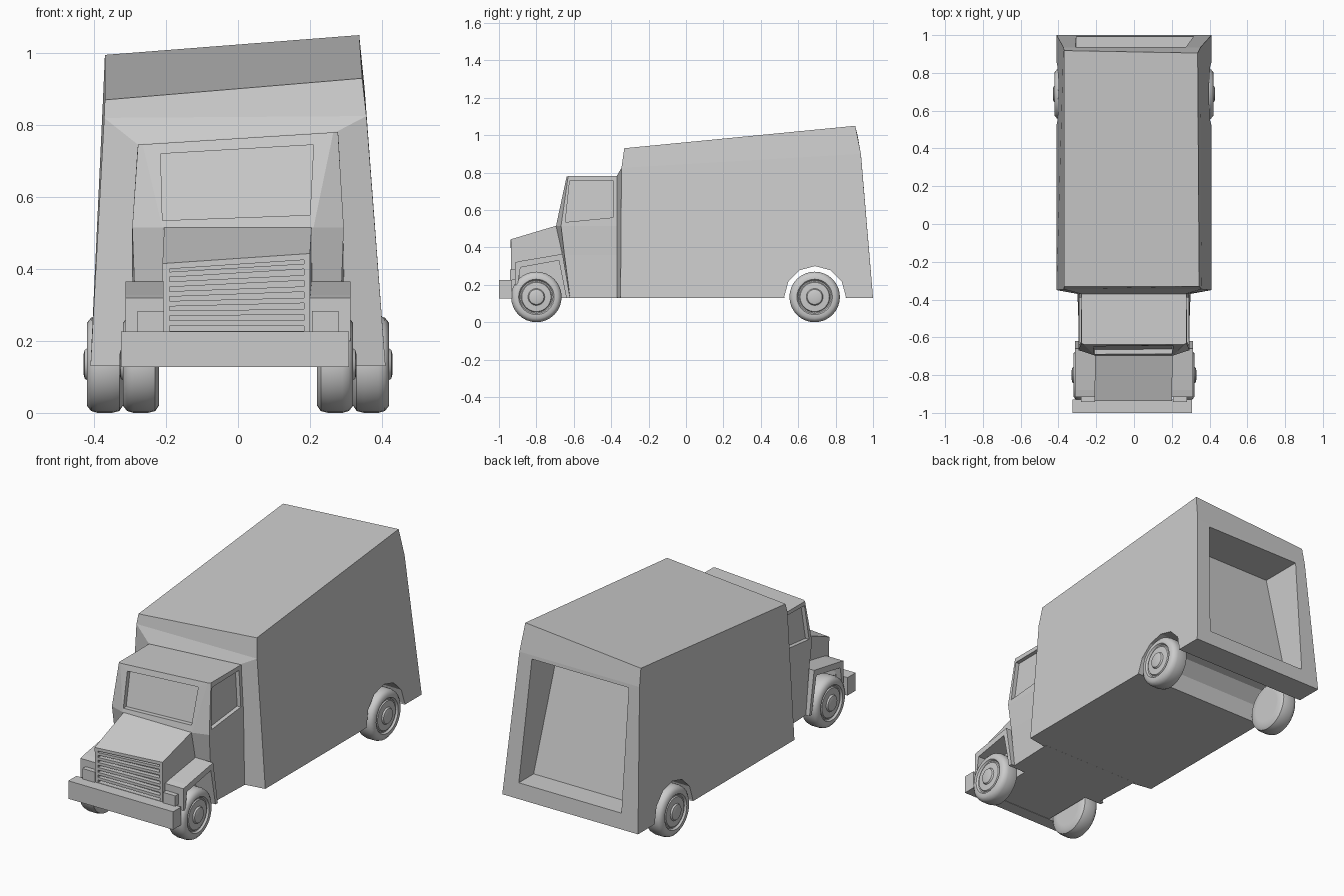
import bpy, bmesh, math
from mathutils import Vector

if "Cube" in bpy.data.objects:
    bpy.data.objects.remove(bpy.data.objects["Cube"])


def loft(name, rings):
    """Skin a list of equal-length point rings and cap both ends."""
    bm = bmesh.new()
    loops = [[bm.verts.new(p) for p in r] for r in rings]
    n = len(loops[0])
    for a, b in zip(loops, loops[1:]):
        for i in range(n):
            j = (i + 1) % n
            bm.faces.new((a[i], a[j], b[j], b[i]))
    bm.faces.new(loops[0])
    bm.faces.new(loops[-1])
    me = bpy.data.meshes.new(name)
    ob = bpy.data.objects.new(name, me)
    bpy.context.collection.objects.link(ob)
    save(bm, me)
    return ob


def save(bm, me):
    bmesh.ops.recalc_face_normals(bm, faces=bm.faces)
    bm.to_mesh(me)
    bm.free()


def panel(ob, outline, back=None):
    """Cut a four-corner outline into the nearest quad, optionally sunk to back."""
    bm = bmesh.new()
    bm.from_mesh(ob.data)
    pts = [Vector(p) for p in outline]
    mid = sum(pts, Vector()) / 4
    face = min((f for f in bm.faces if len(f.verts) == 4),
               key=lambda f: (f.calc_center_median() - mid).length)
    corners = list(face.verts)
    c = face.calc_center_median()
    order = [min(range(4), key=lambda i: ((pts[i] - mid).normalized()
                 - (v.co - c).normalized()).length) for v in corners]
    bm.faces.remove(face)
    loops = [corners]
    for src in (outline, back):
        if src:
            loops.append([bm.verts.new(src[i]) for i in order])
    for a, b in zip(loops, loops[1:]):
        for i in range(4):
            j = (i + 1) % 4
            bm.faces.new((a[i], a[j], b[j], b[i]))
    bm.faces.new(loops[-1])
    save(bm, ob.data)


def moved(pts, d):
    return [tuple(Vector(p) + Vector(d)) for p in pts]


def box(name, x0, x1, y0, y1, z0, z1):
    return loft(name, [[(x0, y, z0), (x1, y, z0), (x1, y, z1), (x0, y, z1)]
                       for y in (y0, y1)])


# Cargo box: front-left, front-right, back-right, back-left per level
cargo = loft("cargo_box", [
    [(-.41, -.35, .13), (.41, -.35, .13), (.41, 1, .13), (-.41, 1, .13)],
    [(-.372, -.345, .82), (.357, -.345, .825), (.352, .935, .9), (-.374, .935, .9)],
    [(-.37, -.33, .87), (.345, -.33, .93), (.337, .905, 1.05), (-.37, .918, .995)]])
# Rear wheel tunnel
arch = [(math.cos(a) * .165 + .69, math.sin(a) * .165 + .135)
        for a in (math.tau * i / 12 for i in range(12))]
# Sloping front collar and recessed rear door
panel(cargo, [(-.3, -.37, .131), (.3, -.37, .131), (.275, -.37, .782), (-.28, -.37, .747)])
panel(cargo, [(-.305, .993, .215), (.315, .993, .215), (.275, .937, .88), (-.31, .937, .88)],
      [(-.305, .865, .215), (.315, .865, .215), (.275, .70, .88), (-.31, .70, .88)])
cutter = loft("arch_cutter", [[(x, y, z) for y, z in arch] for x in (-.6, .6)])
cutter.hide_render = True
mod = cargo.modifiers.new("arch", 'BOOLEAN')
mod.object, mod.operation, mod.solver = cutter, 'DIFFERENCE', 'EXACT'
bpy.context.view_layer.objects.active = cargo
bpy.ops.object.modifier_apply(modifier="arch")
bpy.data.objects.remove(cutter)


# Cab: six-point plan, chamfered front corners, roof tilted sideways
def cab_ring(z, tilt, front_x, front_y, side_x, side_y, back_x):
    plan = [(-front_x, front_y), (front_x, front_y), (side_x, side_y),
            (back_x, -.355), (-back_x, -.355), (-side_x, side_y)]
    return [(x, y, z + tilt * x) for x, y in plan]


cab = loft("cab", [
    cab_ring(.13, 0, .2, -.625, .29, -.62, .3),
    cab_ring(.36, 0, .205, -.66, .288, -.65, .295),
    cab_ring(.515, 0, .21, -.695, .294, -.668, .292),
    cab_ring(.763, .063, .265, -.638, .278, -.63, .278)])
# Windscreen and side windows
screen = [(-.21, -.69, .535), (.2, -.687, .55), (.21, -.643, .745), (-.215, -.648, .72)]
panel(cab, screen, moved(screen, (0, .025, 0)))
for s, top in ((1, .757), (-1, .728)):
    win = [(s * .292, -.645, .535), (s * .29, -.39, .56),
           (s * .279, -.39, top), (s * .28, -.622, top - .003)]
    panel(cab, win, moved(win, (-s * .022, 0, 0)))

# Bonnet with sunken grille
bonnet = loft("bonnet", [
    [(-.205, -.62, .13), (.205, -.62, .13), (.205, -.69, .517), (-.205, -.69, .517)],
    [(-.205, -.935, .13), (.2, -.935, .13), (.2, -.937, .443), (-.21, -.937, .415)]])
grille = [(-.19, -.936, .228), (.183, -.936, .228), (.183, -.937, .425), (-.19, -.937, .4)]
panel(bonnet, grille, moved(grille, (0, .025, 0)))
for i in range(6):
    zl, zr = .242 + i * .027, .242 + i * .0315
    loft(f"grille_bar_{i + 1}", [
        [(x, y, z) for y, z in ((-.936, z0), (-.936, z0 + .015), (-.905, z0 + .015), (-.905, z0))]
        for x, z0 in ((-.19, zl), (.183, zr))])

# Front bumper
box("front_bumper", -.325, .308, -1, -.93, .128, .226)

# Wings with wheel cut-out, and headlights
wing = [(-.915, .2), (-.915, .32), (-.88, .328), (-.66, .365), (-.62, .13),
        (-.64, .13), (-.68, .33), (-.885, .293), (-.9, .2)]
for s, side in ((1, "right"), (-1, "left")):
    loft(f"wing_{side}", [[(s * x, y, z) for y, z in wing] for x in (.2, .312)])
    box(f"headlight_{side}", s * .206, s * .28, -.942, -.89, .226, .283)


# Wheels: lathed tyre, rim and hub (radius, offset outward)
profile = [(.085, -.05), (.115, -.05), (.13, -.04), (.135, -.02), (.135, .02),
           (.13, .038), (.115, .05), (.095, .05), (.088, .04), (.082, .04),
           (.078, .046), (.045, .048), (.04, .056), (.025, .06)]
for s, side in ((1, "right"), (-1, "left")):
    for end, x, y in (("front", .27, -.8), ("rear", .37, .688)):
        wheel = loft(f"{end}_wheel_{side}", [
            [(s * (x + o), y + r * math.cos(a), .135 + r * math.sin(a))
             for a in (math.tau * i / 32 for i in range(32))] for r, o in profile])
        bpy.ops.object.select_all(action='DESELECT')
        wheel.select_set(True)
        bpy.context.view_layer.objects.active = wheel
        bpy.ops.object.shade_smooth_by_angle(angle=math.radians(40))
